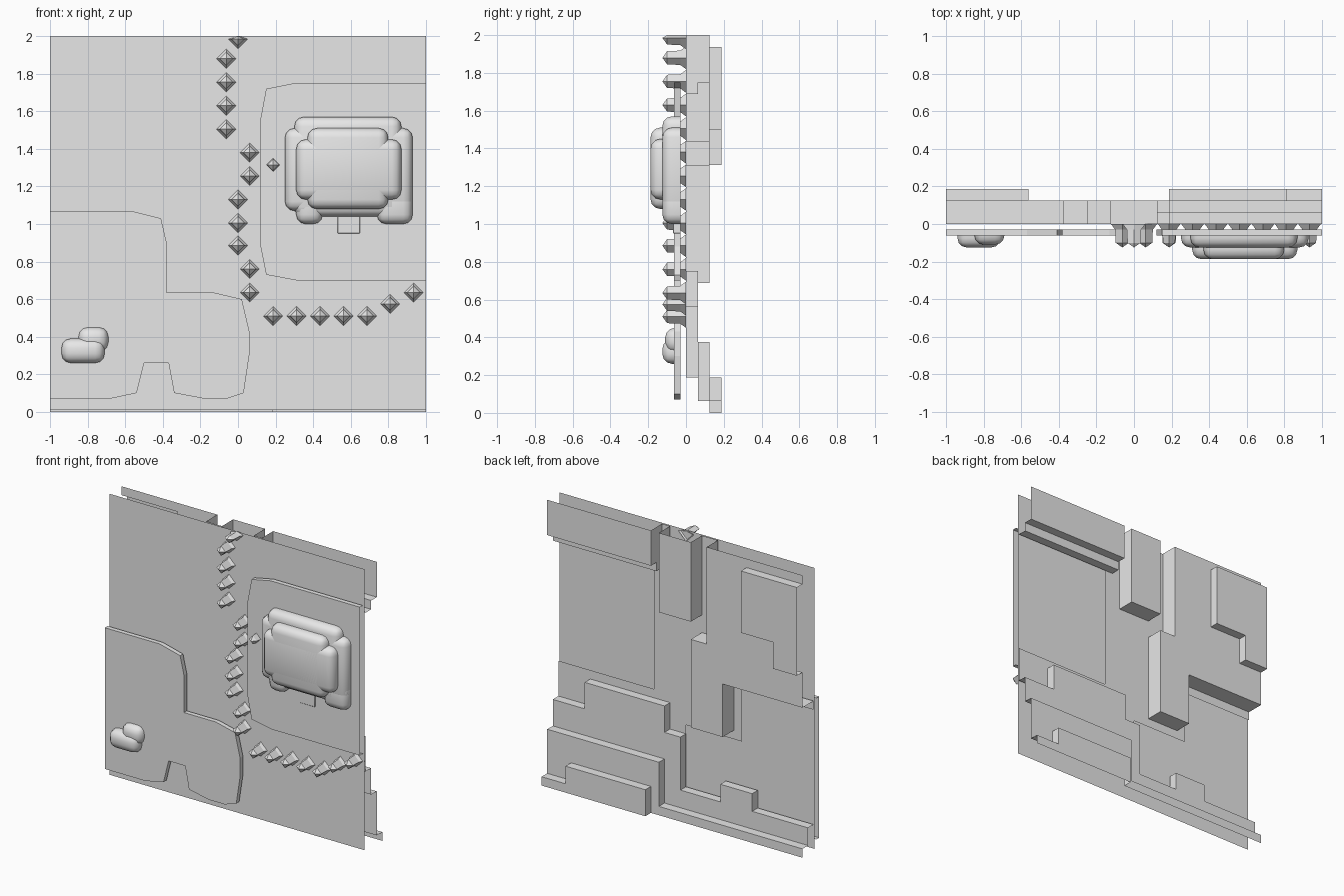
import bpy, bmesh, math

if "Cube" in bpy.data.objects:
    bpy.data.objects.remove(bpy.data.objects["Cube"])

stone = bpy.data.materials.new("plain_grey")
stone.diffuse_color = (0.8, 0.8, 0.8, 1)
stone.use_nodes = True
stone.node_tree.nodes["Principled BSDF"].inputs["Base Color"].default_value = stone.diffuse_color


def finish(name, bm):
    mesh = bpy.data.meshes.new(name)
    bm.to_mesh(mesh)
    bm.free()
    mesh.materials.append(stone)
    ob = bpy.data.objects.new(name, mesh)
    bpy.context.collection.objects.link(ob)
    return ob


def quad(bm, pts):
    return bm.faces.new([bm.verts.new(p) for p in pts])


# water sheet: one flat plane across the tile
bm = bmesh.new()
quad(bm, [(-1, -.012, .01), (1, -.012, .01), (1, -.012, 2), (-1, -.012, 2)])
finish("water_sheet", bm)


# raised land plates with a thin upright rim, open at the tile border
def plate(name, outline):
    bm = bmesh.new()
    front = [bm.verts.new((x, -.0625, z)) for x, z in outline]
    rim = [bm.verts.new((x, -.03, z)) for x, z in outline]
    bm.faces.new(front)
    for i in range(len(outline) - 1):
        bm.faces.new((front[i], rim[i], rim[i + 1], front[i + 1]))
    bmesh.ops.recalc_face_normals(bm, faces=bm.faces)
    if bm.faces[:][0].normal.y > 0:
        bmesh.ops.reverse_faces(bm, faces=bm.faces)
    finish(name, bm)


plate("left_land", [(-1, 1.07), (-.57, 1.07), (-.41, 1.03), (-.38, .9), (-.38, .635),
                    (-.13, .635), (.02, .6), (.06, .43), (.06, .3), (.03, .1),
                    (-.06, .07), (-.18, .07), (-.34, .1), (-.37, .26), (-.5, .26),
                    (-.54, .1), (-.68, .07), (-1, .07)])
plate("right_land", [(1, 1.75), (.3, 1.75), (.15, 1.72), (.12, 1.56), (.12, .88),
                     (.15, .73), (.31, .7), (1, .7)])


# rounded hill and rock blocks
def block(name, x0, x1, z0, z1, front, back=-.03, r=.05, seg=3):
    bm = bmesh.new()
    bmesh.ops.create_cube(bm, size=1)
    for v in bm.verts:
        v.co = (x1 if v.co.x > 0 else x0, back if v.co.y > 0 else front,
                z1 if v.co.z > 0 else z0)
    bmesh.ops.delete(bm, geom=[f for f in bm.faces if f.normal.y > .9], context='FACES_ONLY')
    bmesh.ops.bevel(bm, geom=[e for e in bm.edges if not e.is_boundary], offset=r,
                    segments=seg, profile=.5, affect='EDGES')
    ob = finish(name, bm)
    bpy.ops.object.select_all(action='DESELECT')
    ob.select_set(True)
    bpy.context.view_layer.objects.active = ob
    bpy.ops.object.shade_smooth_by_angle(angle=math.radians(40))


block("hill_base_wide", .25, .93, 1.07, 1.51, -.125)
block("hill_base_tall", .30, .87, 1.04, 1.57, -.125)
block("hill_foot_left", .31, .45, 1.0, 1.2, -.125)
block("hill_foot_right", .74, .93, 1.0, 1.2, -.125)
block("hill_top_wide", .31, .87, 1.13, 1.45, -.1875, -.1)
block("hill_top_tall", .37, .80, 1.08, 1.51, -.1875, -.1)
block("hill_step", .53, .65, .95, 1.08, -.068, r=.003, seg=1)
block("rock_left", -.94, -.71, .26, .39, -.125)
block("rock_right", -.85, -.69, .32, .45, -.11)


# row of four-sided spikes with flared feet
def spike(bm, x, z, rings):
    loops = []
    for y, r in rings:
        loops.append([bm.verts.new((x + r * dx, y, z + r * dz))
                      for dx, dz in ((1, 0), (0, 1), (-1, 0), (0, -1))])
    tip = bm.verts.new((x, -.125, z))
    for a, b in zip(loops, loops[1:]):
        for i in range(4):
            j = (i + 1) % 4
            bm.faces.new((a[i], a[j], b[j], b[i]))
    for i in range(4):
        bm.faces.new((loops[-1][i], loops[-1][(i + 1) % 4], tip))


spots = [(0, 1.985)] + [(-.0625, z) for z in (1.88, 1.755, 1.63, 1.505)]
spots += [(.0625, 1.38), (.0625, 1.255), (0, 1.13), (0, 1.005), (0, .885),
          (.0625, .76), (.0625, .635), (.81, .575), (.935, .635)]
spots += [(.187 + .125 * i, .51) for i in range(5)]
bm = bmesh.new()
for x, z in spots:
    spike(bm, x, z, [(0, .06), (-.03, .038), (-.1, .035)])
spike(bm, .187, 1.315, [(-.03, .04), (-.1, .03)])
for v in bm.verts:
    v.co.z = min(v.co.z, 2)
bmesh.ops.recalc_face_normals(bm, faces=bm.faces)
finish("spikes", bm)

# terraced bed behind the water: rectangles x0, x1, z0, z1, level (-1 is open)
N, S, STEP = 32, .0625, .0625
areas = [(.25, 1, .81, 1.69, -1), (-1, -.42, .19, 1.0, -1), (-.42, 0, .19, .62, -1),
         (.13, .75, .56, .75, 1), (0, 1, 0, .56, 1), (-1, 0, 0, .19, 1),
         (-.56, -.31, .12, .31, 1), (.19, 1, 1.69, 2, 1),
         (-.13, .13, 1.44, 2, 2), (-1, -.25, 1.06, 2, 2), (-.38, -.12, .69, 1.31, 2),
         (.19, 1, 1.75, 2, 2), (.13, 1, 0, .375, 2), (-1, .13, 0, .07, 2),
         (-1, -.56, 1.5, 1.94, 3), (-1, -.81, 1.31, 1.5, 3),
         (.19, .81, 0, .19, 3), (.81, 1, 0, .07, 3)]


def level(i, j):
    x, z, out = -1 + (i + .5) * S, (j + .5) * S, 0
    for x0, x1, z0, z1, lv in areas:
        if x0 < x < x1 and z0 < z < z1:
            out = lv
    return out


bm = bmesh.new()
for i in range(N):
    for j in range(N):
        x, z, h = -1 + i * S, j * S, level(i, j)
        y = max(h, 0) * STEP
        if h >= 0:
            quad(bm, [(x, y, z), (x, y, z + S), (x + S, y, z + S), (x + S, y, z)])
        # walls towards the next cell right and above
        k = max(level(i + 1, j), 0) * STEP
        if i < N - 1 and k != y:
            quad(bm, [(x + S, y, z), (x + S, y, z + S), (x + S, k, z + S), (x + S, k, z)])
        k = max(level(i, j + 1), 0) * STEP
        if j < N - 1 and k != y:
            quad(bm, [(x, y, z + S), (x + S, y, z + S), (x + S, k, z + S), (x, k, z + S)])
bmesh.ops.remove_doubles(bm, verts=bm.verts, dist=.0001)
bmesh.ops.recalc_face_normals(bm, faces=bm.faces)
bmesh.ops.dissolve_limit(bm, angle_limit=.02, verts=bm.verts, edges=bm.edges)
finish("terraced_bed", bm)
